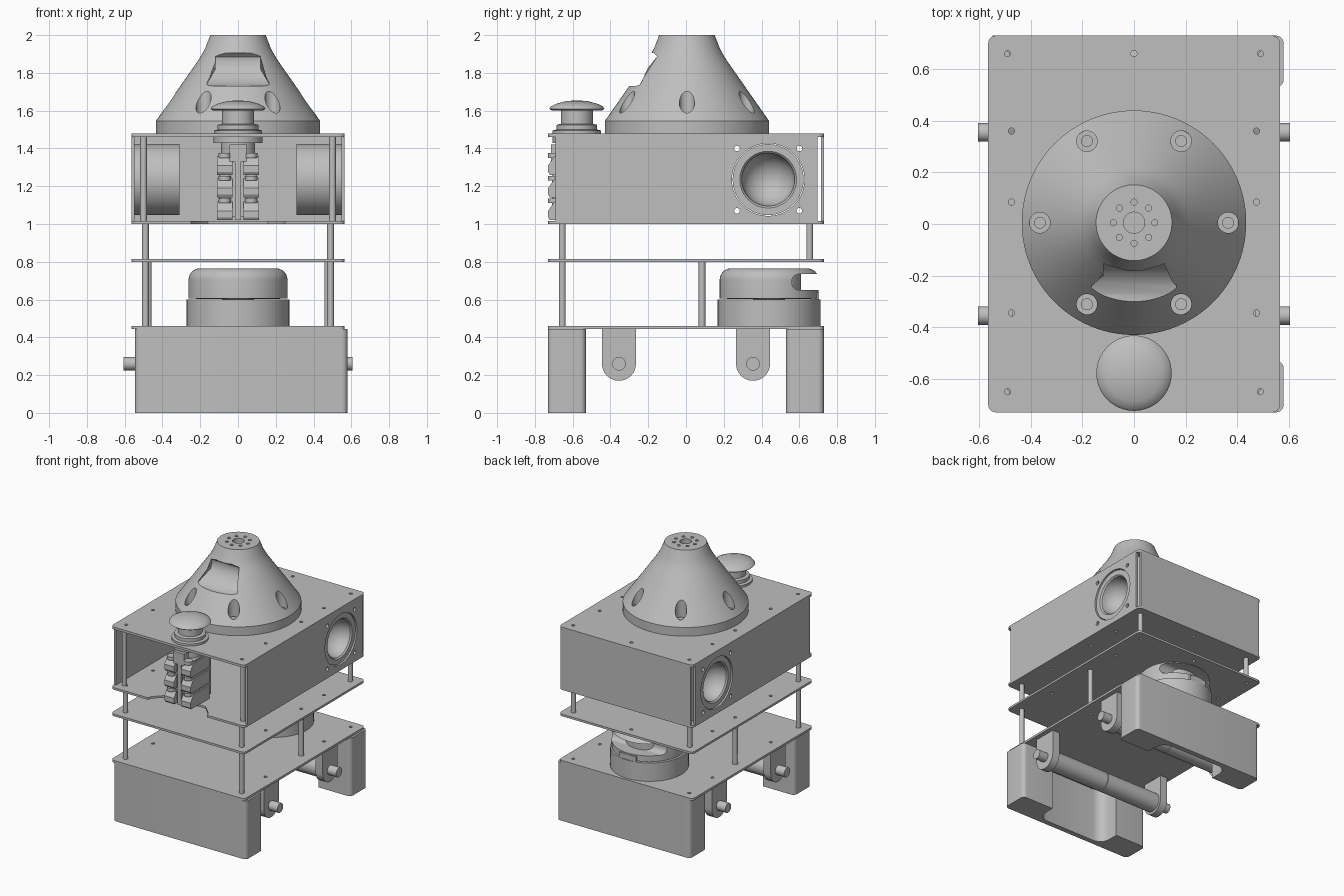
import bpy, bmesh
from math import pi, sin, cos, radians
from mathutils import Matrix, Vector

cube = bpy.data.objects.get("Cube")
if cube:
    bpy.data.objects.remove(cube, do_unlink=True)

grey = bpy.data.materials.new("plain grey")
grey.use_nodes = True
tone = (0.52, 0.52, 0.52, 1)
grey.diffuse_color = tone
grey.node_tree.nodes["Principled BSDF"].inputs["Base Color"].default_value = tone


def shade(mesh):
    mesh.shade_smooth()
    mesh.set_sharp_from_angle(angle=radians(30))


def finish(name, bm):
    bmesh.ops.recalc_face_normals(bm, faces=bm.faces)
    mesh = bpy.data.meshes.new(name)
    bm.to_mesh(mesh)
    bm.free()
    mesh.materials.append(grey)
    shade(mesh)
    obj = bpy.data.objects.new(name, mesh)
    bpy.context.collection.objects.link(obj)
    return obj


def circle(u, v, r, n=32):
    return [(u + r * cos(2 * pi * i / n), v + r * sin(2 * pi * i / n)) for i in range(n)]


def rounded(u0, u1, v0, v1, r, n=6):
    corners = [(u1 - r, v1 - r), (u0 + r, v1 - r), (u0 + r, v0 + r), (u1 - r, v0 + r)]
    return [(u + r * cos((k + i / n) * pi / 2), v + r * sin((k + i / n) * pi / 2))
            for k, (u, v) in enumerate(corners) for i in range(n + 1)]


def prism(name, outlines, lo, hi, axis="z"):
    """Extrude one or more outlines along x or z."""
    bm = bmesh.new()
    for pts in outlines:
        place = (lambda u, v, w: (w, u, v)) if axis == "x" else (lambda u, v, w: (u, v, w))
        face = bm.faces.new([bm.verts.new(place(u, v, lo)) for u, v in pts])
        new = bmesh.ops.extrude_face_region(bm, geom=[face])["geom"]
        step = Vector(place(0, 0, hi - lo))
        bmesh.ops.translate(bm, vec=step, verts=[g for g in new if isinstance(g, bmesh.types.BMVert)])
    return finish(name, bm)


def box(name, x0, x1, y0, y1, z0, z1):
    return prism(name, [[(x0, y0), (x1, y0), (x1, y1), (x0, y1)]], z0, z1)


def lathe(name, profile, matrix, steps=64):
    bm = bmesh.new()
    verts = [bm.verts.new((r, 0, h)) for r, h in profile]
    edges = [bm.edges.new(pair) for pair in zip(verts, verts[1:])]
    bmesh.ops.spin(bm, geom=verts + edges, cent=(0, 0, 0), axis=(0, 0, 1),
                   angle=2 * pi, steps=steps, use_duplicate=False)
    bmesh.ops.remove_doubles(bm, verts=bm.verts, dist=0.0002)
    bm.transform(matrix)
    return finish(name, bm)


def cut(obj, *cutters):
    for c in cutters:
        mod = obj.modifiers.new("cut", "BOOLEAN")
        mod.operation, mod.solver, mod.object = "DIFFERENCE", "EXACT", c
    bpy.context.view_layer.update()
    graph = bpy.context.evaluated_depsgraph_get()
    mesh = bpy.data.meshes.new_from_object(obj.evaluated_get(graph))
    obj.modifiers.clear()
    obj.data = mesh
    shade(mesh)
    for c in cutters:
        bpy.data.objects.remove(c, do_unlink=True)


# Horizontal deck plates with screw holes
W, D = 0.565, 0.73
holes = [circle(s * x, y, 0.012, 12) for s in (-1, 1)
         for x, y in ((0.49, 0.66), (0.475, 0.36), (0.475, 0.085), (0.475, -0.345), (0.49, -0.65))]
holes.append(circle(0, 0.66, 0.012, 12))
for name, z0, z1 in (("base_plate", 0.443, 0.46), ("middle_plate", 0.798, 0.814),
                     ("cabinet_floor", 1.0, 1.016), ("top_plate", 1.46, 1.478)):
    plate = prism(name, [rounded(-W, W, -D, D, 0.03)], z0, z1)
    cutters = [prism("holes", holes, z0 - 0.1, z1 + 0.1)]
    if name == "cabinet_floor":
        notch = [(-0.27, -0.8), (-0.24, -0.7), (-0.16, -0.62), (0.16, -0.62), (0.24, -0.7), (0.27, -0.8)]
        cutters.append(prism("notch", [notch], z0 - 0.1, z1 + 0.1))
    cut(plate, *cutters)

# Standoff posts between the decks
for s, side in ((-1, "right"), (1, "left")):
    for name, x, y, z0, z1 in (("lower_front_post", 0.49, -0.655, 0.46, 0.8),
                               ("lower_middle_post", 0.475, 0.085, 0.46, 0.8),
                               ("upper_front_post", 0.49, -0.655, 0.814, 1.0),
                               ("upper_back_post", 0.49, 0.655, 0.814, 1.0),
                               ("cabinet_front_post", 0.5, -0.655, 1.016, 1.46),
                               ("cabinet_back_post", 0.5, 0.655, 1.016, 1.46)):
        prism(f"{side}_{name}", [circle(s * x, y, 0.018, 16)], z0, z1)

# Foot blocks, hollowed on the inner side
for s, end in ((-1, "front"), (1, "back")):
    y0, y1 = sorted((s * 0.53, s * D))
    block = prism(f"{end}_foot_block", [rounded(-0.545, 0.58, y0, y1, 0.03)], 0, 0.443)
    p0, p1 = sorted((s * 0.4, s * 0.69))
    cut(block, prism("pocket", [rounded(-0.28, 0.31, p0, p1, 0.08)], -0.1, 0.42))

# Motor tubes, shafts and their hanging brackets
for y, end in ((-0.355, "front"), (0.355, "back")):
    prism(f"{end}_shaft", [circle(y, 0.26, 0.036)], -0.605, 0.605, "x")
    for s, side in ((-1, "right"), (1, "left")):
        lo, hi = sorted((s * 0.003, s * 0.47))
        prism(f"{end}_{side}_motor", [circle(y, 0.26, 0.072)], lo, hi, "x")
        arch = [(y + 0.09 * cos(a * pi / 16), 0.26 - 0.09 * sin(a * pi / 16)) for a in range(17)]
        lo, hi = sorted((s * 0.47, s * 0.53))
        prism(f"{end}_{side}_bracket", [arch + [(y - 0.09, 0.443), (y + 0.09, 0.443)]], lo, hi, "x")

# Scanner drum on the base plate
at_scanner = Matrix.Translation((0, 0.44, 0))
lathe("scanner_base", [(0, 0.46), (0.272, 0.46), (0.272, 0.6), (0, 0.6)], at_scanner)
lid = [(0, 0.6), (0.262, 0.605), (0.262, 0.705)]
lid += [(0.202 + 0.06 * cos(a * pi / 12), 0.705 + 0.06 * sin(a * pi / 12)) for a in range(1, 7)]
drum = lathe("scanner_drum", lid + [(0, 0.765)], at_scanner)
cut(drum, prism("slot", [rounded(0.56, 0.9, 0.65, 0.735, 0.04)], -0.4, 0.4, "x"))
prism("scanner_core", [circle(0, 0.44, 0.17)], 0.64, 0.74)
box("scanner_tab", -0.07, 0.07, 0.66, 0.705, 0.6, 0.64)

# Cabinet walls with speakers
SY, SZ = 0.435, 1.235
for s, side in ((-1, "right"), (1, "left")):
    lo, hi = sorted((s * 0.548, s * W))
    wall = box(f"{side}_wall", lo, hi, -0.69, 0.695, 1.016, 1.46)
    bolts = [circle(SY + a * 0.165, SZ + b * 0.165, 0.015, 16) for a in (-1, 1) for b in (-1, 1)]
    cut(wall, prism("openings", [circle(SY, SZ, 0.192, 64)] + bolts, lo - 0.1, hi + 0.1, "x"))
    turn = Matrix.Translation((0, SY, SZ)) @ Matrix.Rotation(s * pi / 2, 4, "Y")
    bowl = [(0.14 * cos(a * pi / 16), 0.545 - 0.14 * sin(a * pi / 16)) for a in range(9)]
    lathe(f"{side}_speaker", [(0, 0.31), (0.188, 0.31), (0.188, 0.555), (0.15, 0.555)] + bowl, turn)
box("back_wall", -0.548, 0.548, 0.716, D, 1.016, 1.46)

# Cone tower with bolt pockets, front window and cap holes
at_cone = Matrix.Translation((0, 0.005, 0))
cone = lathe("cone_tower", [(0, 1.478), (0.435, 1.478), (0.435, 1.545), (0.215, 1.86), (0.19, 1.9),
                            (0.172, 1.935), (0.147, 2.0), (0, 2.0)], at_cone, 96)
ring = [(0.365 * cos(k * pi / 3), 0.005 + 0.365 * sin(k * pi / 3)) for k in range(6)]
pockets = prism("pockets", [circle(x, y, 0.04) for x, y in ring], 1.565, 1.9)
window = [(-0.6, 1.73), (-0.27, 1.73), (-0.225, 1.742), (-0.185, 1.775), (-0.158, 1.82),
          (-0.145, 1.86), (-0.15, 1.885), (-0.17, 1.905), (-0.6, 1.905)]
opening = prism("window", [window], -0.165, 0.165, "x")
for v in opening.data.vertices:
    if v.co.z > 1.8:
        v.co.x *= 0.72
cap = [circle(0.08 * cos(k * pi / 4), 0.005 + 0.08 * sin(k * pi / 4), 0.012, 12) for k in range(8)]
cap.append(circle(0, 0.005, 0.041))
cut(cone, pockets, opening, prism("cap_holes", cap, 1.96, 2.1))
prism("cone_bolts", [circle(x, y, 0.023, 16) for x, y in ring], 1.56, 1.58)

# Stop button on the top plate
BY = -0.578
lathe("stop_button", [(0, 1.655), (0.06, 1.65), (0.11, 1.636), (0.138, 1.622), (0.146, 1.61), (0.135, 1.602),
                      (0.085, 1.6), (0.085, 1.53), (0.108, 1.525), (0.108, 1.5), (0.128, 1.495),
                      (0.128, 1.478), (0, 1.478)], Matrix.Translation((0, BY, 0)))
prism("button_nut", [circle(0, BY, 0.13)], 1.43, 1.46)
prism("button_neck", [circle(0, BY, 0.09)], 1.36, 1.43)

# Stacked switch contacts under the button
box("contact_core", -0.1, 0.1, -0.69, -0.47, 1.04, 1.37)
box("contact_latch", -0.045, 0.045, -0.715, -0.66, 1.33, 1.42)
box("contact_spine", -0.015, 0.015, -0.71, -0.66, 1.02, 1.4)
for s, side in ((-1, "right"), (1, "left")):
    lo, hi = sorted((s * 0.03, s * 0.11))
    for row in range(3):
        z = 1.02 + row * 0.12
        wedge = [(-0.5, z), (-0.72, z), (-0.73, z + 0.015), (-0.73, z + 0.05), (-0.695, z + 0.1), (-0.5, z + 0.1)]
        prism(f"{side}_contact_{row + 1}", [wedge], lo, hi, "x")
        prism(f"{side}_terminal_{row + 1}", [circle(s * 0.07, -0.698, 0.032, 20)], z + 0.09, z + 0.115)
